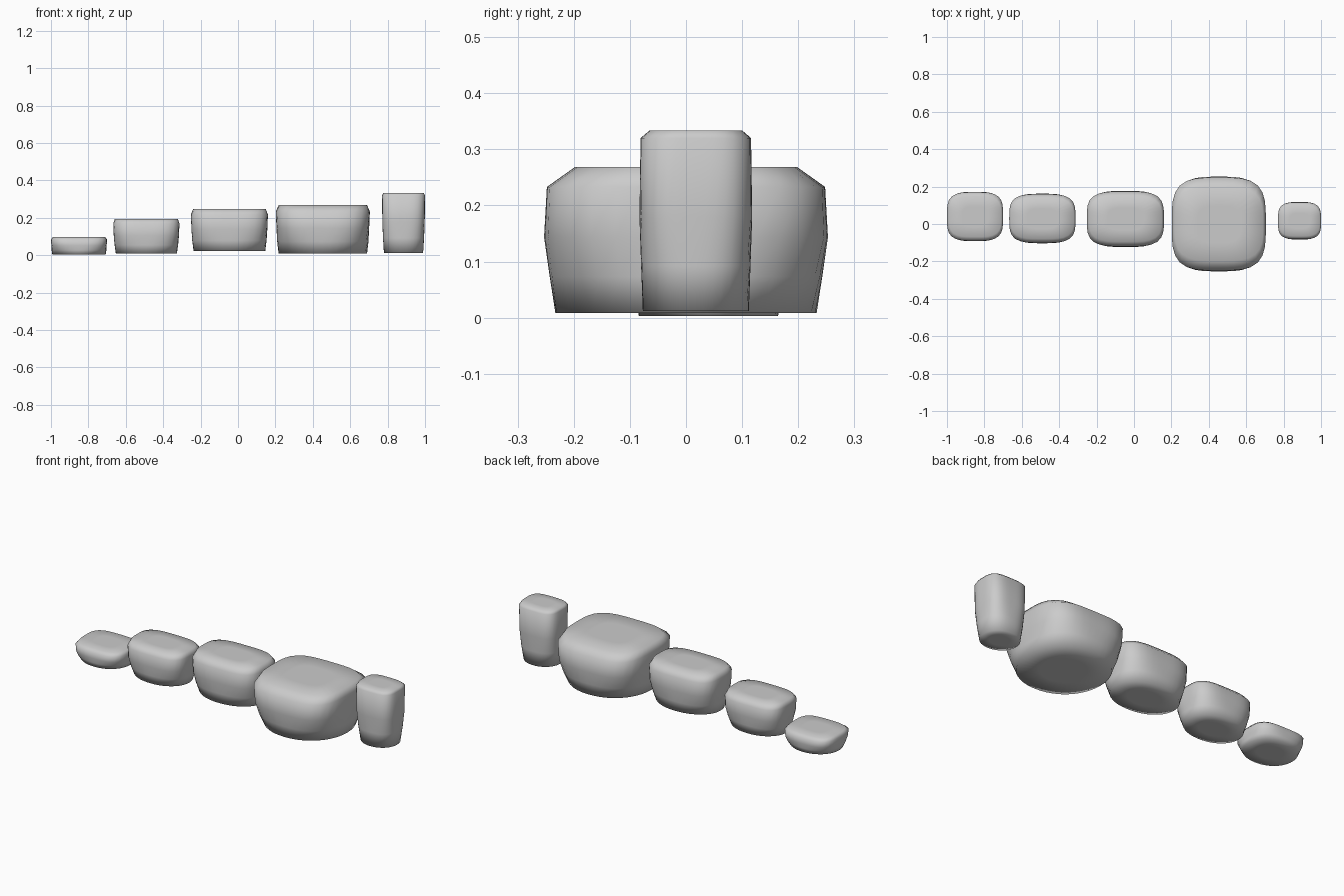
import bpy, bmesh
from math import cos, sin, tau

if "Cube" in bpy.data.objects:
    bpy.data.objects.remove(bpy.data.objects["Cube"])

SEGMENTS = 40


def rounded_ring(bm, cx, cy, rx, ry, z, power):
    """Loop of vertices along a rounded square (superellipse)."""
    verts = []
    for i in range(SEGMENTS):
        a = tau * i / SEGMENTS
        c, s = cos(a), sin(a)
        r = (abs(c) ** power + abs(s) ** power) ** (-1 / power)
        verts.append(bm.verts.new((cx + rx * r * c, cy + ry * r * s, z)))
    return verts


def stone(name, x, y, z, base, top, edge):
    """Rounded block: x, y, z are (min, max); base and top are (x, y) scales."""
    cx, cy = sum(x) / 2, sum(y) / 2
    rx, ry = (x[1] - x[0]) / 2, (y[1] - y[0]) / 2
    h = z[1] - z[0]
    shoulder = z[1] - edge
    # base, waist, shoulder, top rim, inner top: x scale, y scale, height, squareness
    profile = [
        (base[0] * 0.5, base[1] * 0.5, z[0], 2.0),
        (base[0], base[1], z[0], 2.1),
        ((base[0] + 1) / 2, (base[1] + 1) / 2, z[0] + h * 0.25, 2.7),
        (0.985, 1.0, z[0] + h * 0.52, 3.4),
        (1.0, 0.98, shoulder, 3.7),
        (top[0], top[1], z[1], 3.5),
        (top[0] * 0.5, top[1] * 0.5, z[1], 3.2),
    ]
    bm = bmesh.new()
    rings = [rounded_ring(bm, cx, cy, rx * sx, ry * sy, pz, p)
             for sx, sy, pz, p in profile]
    for lower, upper in zip(rings, rings[1:]):
        for i in range(SEGMENTS):
            j = (i + 1) % SEGMENTS
            bm.faces.new((lower[i], lower[j], upper[j], upper[i]))
    bm.faces.new(rings[0][::-1])
    bm.faces.new(rings[-1])
    for f in bm.faces:
        f.smooth = True
    mesh = bpy.data.meshes.new(name)
    bm.to_mesh(mesh)
    bm.free()
    obj = bpy.data.objects.new(name, mesh)
    bpy.context.collection.objects.link(obj)
    return obj


# Row of stones rising from left to right
stone("low_stone", (-1.0, -0.70), (-0.092, 0.172), (0.003, 0.098),
      (0.95, 0.94), (0.93, 0.82), 0.015)
stone("small_stone", (-0.667, -0.313), (-0.103, 0.162), (0.008, 0.195),
      (0.92, 0.92), (0.95, 0.82), 0.025)
stone("middle_stone", (-0.252, 0.160), (-0.123, 0.177), (0.022, 0.248),
      (0.93, 0.92), (0.94, 0.81), 0.03)
stone("large_stone", (0.202, 0.705), (-0.253, 0.253), (0.008, 0.269),
      (0.94, 0.92), (0.94, 0.78), 0.036)
stone("tall_stone", (0.770, 1.0), (-0.083, 0.118), (0.012, 0.334),
      (0.91, 0.94), (0.94, 0.82), 0.014)
